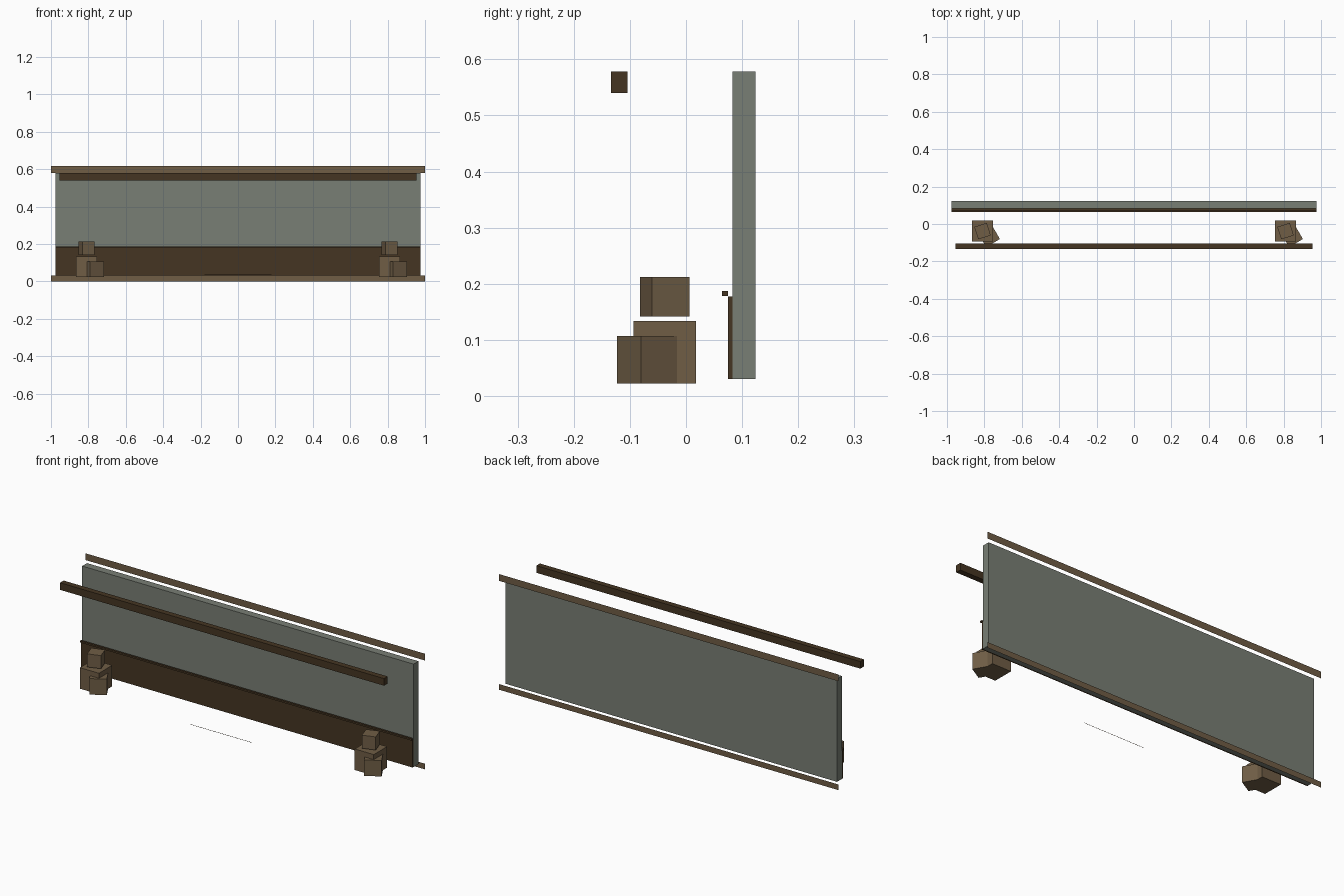
import bpy
import bmesh
from math import radians
from mathutils import Matrix

old = bpy.data.objects.get("Cube")
if old:
    bpy.data.objects.remove(old, do_unlink=True)


def make_material(name, rgb):
    mat = bpy.data.materials.new(name)
    mat.use_nodes = True
    mat.diffuse_color = (*rgb, 1)
    mat.node_tree.nodes["Principled BSDF"].inputs["Base Color"].default_value = (*rgb, 1)
    return mat


plaster = make_material("grey green plaster", (0.19, 0.21, 0.176))
brown = make_material("brown wood", (0.16, 0.11, 0.06))
dark = make_material("dark wood", (0.06, 0.036, 0.016))


def finish(name, bm, mat, location):
    mesh = bpy.data.meshes.new(name)
    bm.to_mesh(mesh)
    bm.free()
    mesh.materials.append(mat)
    obj = bpy.data.objects.new(name, mesh)
    obj.location = location
    bpy.context.collection.objects.link(obj)
    return obj


def box(name, mat, x, y, z, turn=0):
    """Box from (low, high) ranges, turned about its own upright axis."""
    spans = (x, y, z)
    bm = bmesh.new()
    bmesh.ops.create_cube(bm, size=1)
    bmesh.ops.scale(bm, vec=[b - a for a, b in spans], verts=bm.verts)
    bmesh.ops.rotate(bm, matrix=Matrix.Rotation(radians(turn), 3, "Z"), verts=bm.verts)
    return finish(name, bm, mat, [(a + b) / 2 for a, b in spans])


def crate(name, cx, cy, z, size, turn=0):
    h = size / 2
    return box(name, brown, (cx - h, cx + h), (cy - h, cy + h), (z, z + size), turn)


def strip(name, mat, half, y, z0, z1):
    """Upright sheet without thickness."""
    bm = bmesh.new()
    corners = [(-half, 0, z0), (half, 0, z0), (half, 0, z1), (-half, 0, z1)]
    bm.faces.new([bm.verts.new(c) for c in corners])
    return finish(name, bm, mat, (0, y, 0))


# Wall with lower panelling and its cap rail
wide = (-0.977, 0.977)
box("wall", plaster, wide, (0.083, 0.124), (0.03, 0.578))
box("lower_panelling", dark, wide, (0.075, 0.083), (0.03, 0.177))
box("panelling_cap", dark, wide, (0.064, 0.075), (0.178, 0.187))

# Overhead beam in front of the wall
box("ceiling_beam", dark, (-0.955, 0.955), (-0.134, -0.104), (0.54, 0.578))

# Flat trim behind the wall, and a hairline threshold in front
strip("top_trim", brown, 1.0, 0.145, 0.58, 0.616)
strip("bottom_trim", brown, 1.0, 0.145, 0.0, 0.03)
strip("threshold_line", dark, 0.18, -0.145, 0.034, 0.036)

# Matching crate stacks at both ends
for side, cx in (("right", -0.81), ("left", 0.81)):
    crate(side + "_large_crate", cx, -0.038, 0.022, 0.112)
    crate(side + "_leaning_crate", cx + 0.035, -0.065, 0.022, 0.085, 30)
    crate(side + "_top_crate", cx, -0.038, 0.142, 0.07, 18)
